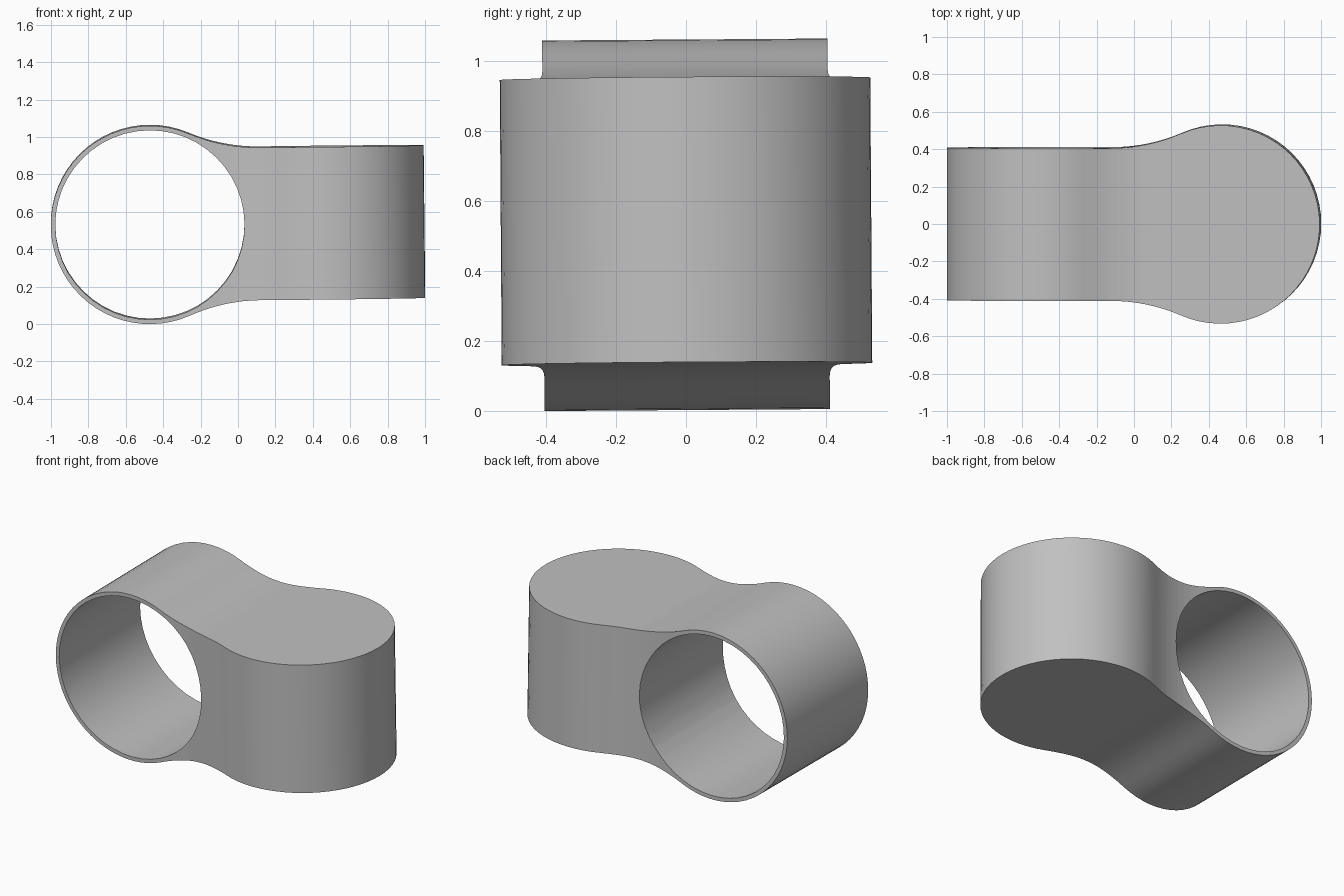
import bpy, bmesh
from math import sin, cos, pi, sqrt, atan2, radians
from mathutils import Matrix, Vector

cube = bpy.data.objects.get("Cube")
if cube:
    bpy.data.objects.remove(cube)

R = 0.53          # radius of each rounded end
C = 0.469         # distance of each end from the middle
NECK = 0.408      # half width of the straight neck
FILLET = 0.95     # radius of the hollow blend between neck and round end
BORE = 0.506      # radius of the through hole

grey = bpy.data.materials.new("plain grey")
grey.use_nodes = True
grey.diffuse_color = (0.53, 0.53, 0.53, 1)
grey.node_tree.nodes["Principled BSDF"].inputs["Base Color"].default_value = (0.53, 0.53, 0.53, 1)


def paddle_outline():
    """Closed outline: straight neck to -x, hollow blend, round end at +x."""
    dx = sqrt((R + FILLET) ** 2 - (NECK + FILLET) ** 2)
    turn = atan2(dx, NECK + FILLET)
    half = [(-1.3, NECK)]
    for i in range(9):
        a = turn * i / 8
        half.append((C - dx + FILLET * sin(a), NECK + FILLET * (1 - cos(a))))
    start = pi / 2 + turn
    for i in range(1, 21):
        a = start * (1 - i / 20)
        half.append((C + R * cos(a), R * sin(a)))
    return half + [(x, -y) for x, y in reversed(half[:-1])]


def prism(name, points, matrix):
    """Extrude an outline both ways along its normal, then place it."""
    bm = bmesh.new()
    face = bm.faces.new([bm.verts.new((x, y, -0.8)) for x, y in points])
    top = bmesh.ops.extrude_face_region(bm, geom=[face])["geom"]
    bmesh.ops.translate(bm, vec=(0, 0, 1.6),
                        verts=[v for v in top if isinstance(v, bmesh.types.BMVert)])
    bm.transform(matrix)
    bmesh.ops.recalc_face_normals(bm, faces=bm.faces)
    mesh = bpy.data.meshes.new(name)
    bm.to_mesh(mesh)
    bm.free()
    mesh.materials.append(grey)
    obj = bpy.data.objects.new(name, mesh)
    bpy.context.collection.objects.link(obj)
    return obj


# Upright round end, crossed with a sideways round end, and the bore
outline = paddle_outline()
sideways = Matrix.Rotation(pi / 2, 4, 'X')
body = prism("link_body", outline, Matrix.Identity(4))
ring = prism("ring_cutter", outline, Matrix.Rotation(pi, 4, 'Z') @ sideways)
circle = [(-C + BORE * cos(2 * pi * i / 48), BORE * sin(2 * pi * i / 48)) for i in range(48)]
bore = prism("bore_cutter", circle, sideways)

for cutter, mode in ((ring, 'INTERSECT'), (bore, 'DIFFERENCE')):
    cutter.hide_render = True
    mod = body.modifiers.new(cutter.name, 'BOOLEAN')
    mod.object, mod.operation, mod.solver = cutter, mode, 'EXACT'

# Bake the cuts and drop the cutters
bpy.context.view_layer.update()
graph = bpy.context.evaluated_depsgraph_get()
baked = bpy.data.meshes.new_from_object(body.evaluated_get(graph))
body.modifiers.clear()
body.data = baked
for cutter in (ring, bore):
    bpy.data.objects.remove(cutter)

# Slight tilt, then stand on the ground and centre
baked.transform(Matrix.Rotation(radians(0.4), 4, 'X') @ Matrix.Rotation(radians(-0.6), 4, 'Y'))
axes = [[v.co[k] for v in baked.vertices] for k in range(3)]
mid = [(min(a) + max(a)) / 2 for a in axes]
baked.transform(Matrix.Translation(Vector((-mid[0], -mid[1], -min(axes[2])))))

bpy.ops.object.select_all(action='DESELECT')
body.select_set(True)
bpy.context.view_layer.objects.active = body
bpy.ops.object.shade_smooth_by_angle(angle=radians(30))
